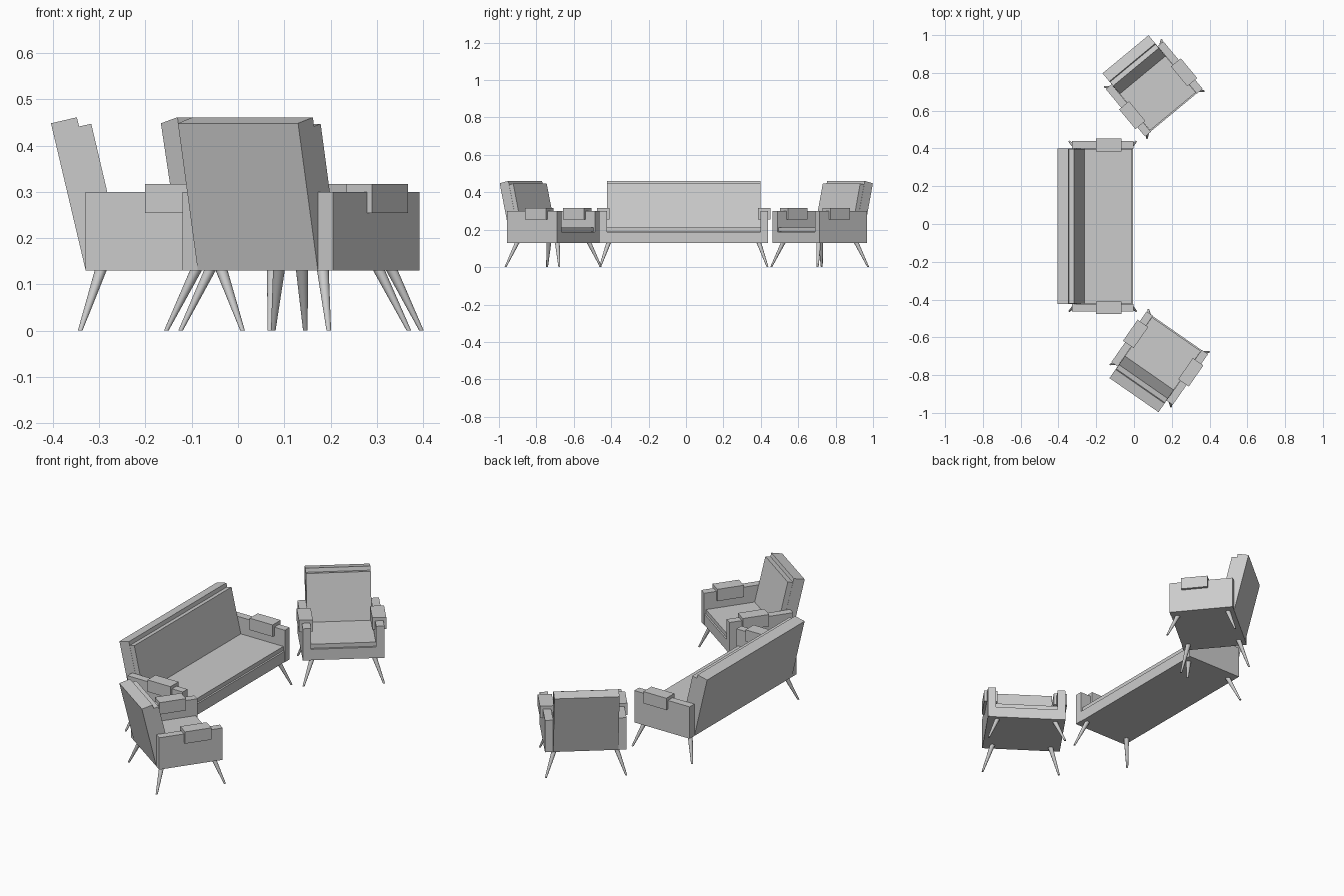
import bpy, bmesh
from math import radians
from mathutils import Matrix, Vector

if "Cube" in bpy.data.objects:
    bpy.data.objects.remove(bpy.data.objects["Cube"])


def finish(bm, name, place):
    bmesh.ops.recalc_face_normals(bm, faces=bm.faces)
    me = bpy.data.meshes.new(name)
    bm.to_mesh(me)
    bm.free()
    ob = bpy.data.objects.new(name, me)
    ob.matrix_world = place
    bpy.context.collection.objects.link(ob)
    return ob


def slab(name, profile, y0, y1, place):
    """Extrude an x-z side profile across the width y0..y1."""
    bm = bmesh.new()
    face = bm.faces.new([bm.verts.new((x, y0, z)) for x, z in profile])
    ext = bmesh.ops.extrude_face_region(bm, geom=[face])
    verts = [v for v in ext["geom"] if isinstance(v, bmesh.types.BMVert)]
    bmesh.ops.translate(bm, verts=verts, vec=(0, y1 - y0, 0))
    return finish(bm, name, place)


def box(name, x0, x1, y0, y1, z0, z1, place):
    return slab(name, [(x0, z0), (x1, z0), (x1, z1), (x0, z1)], y0, y1, place)


def leg(name, top, foot, place):
    """Tapered round leg, sheared so that both ends stay level."""
    bm = bmesh.new()
    bmesh.ops.create_cone(bm, cap_ends=True, segments=16, radius1=0.005,
                          radius2=0.013, depth=1)
    for v in bm.verts:
        base = Vector(foot).lerp(Vector(top), v.co.z + 0.5)
        v.co = base + Vector((v.co.x, v.co.y, 0))
    for f in bm.faces:
        f.smooth = len(f.verts) == 4
    return finish(bm, name, place)


def seat_unit(kind, inner, x, y, angle):
    """Sofa or armchair facing local +x, origin at the middle of its front."""
    place = Matrix.Translation((x, y, 0)) @ Matrix.Rotation(radians(angle), 4, 'Z')
    outer = inner + 0.04
    # base and seat
    box(kind + "_base", -0.30, -0.003, -inner, inner, 0.13, 0.188, place)
    box(kind + "_seat_cushion", -0.30, -0.010, -inner + 0.001, inner - 0.001,
        0.19, 0.212, place)
    # leaning back shell and its cushion
    slab(kind + "_back", [(-0.328, 0.13), (-0.269, 0.13), (-0.347, 0.461),
                          (-0.403, 0.448)], -inner, inner, place)
    slab(kind + "_back_cushion", [(-0.286, 0.20), (-0.258, 0.20),
                                  (-0.316, 0.447), (-0.343, 0.441)],
         -inner + 0.001, inner - 0.001, place)
    for side, s in (("left", 1), ("right", -1)):
        # arms with pads draped over them
        a, b = sorted((s * inner, s * outer))
        box(f"{kind}_{side}_arm", -0.328, -0.001, a, b, 0.13, 0.30, place)
        box(f"{kind}_{side}_arm_pad", -0.20, -0.064, a - 0.014, b + 0.014,
            0.254, 0.317, place)
        # splayed legs
        for end, xt, xf in (("front", -0.035, 0.011), ("rear", -0.295, -0.340)):
            leg(f"{kind}_{side}_{end}_leg", (xt, s * (outer - 0.05), 0.132),
                (xf, s * (outer - 0.003), 0), place)


seat_unit("sofa", 0.411, -0.001, -0.012, 0)
seat_unit("armchair_a", 0.158, 0.212, 0.588, -50.4)
seat_unit("armchair_b", 0.158, 0.230, -0.575, 55.2)
